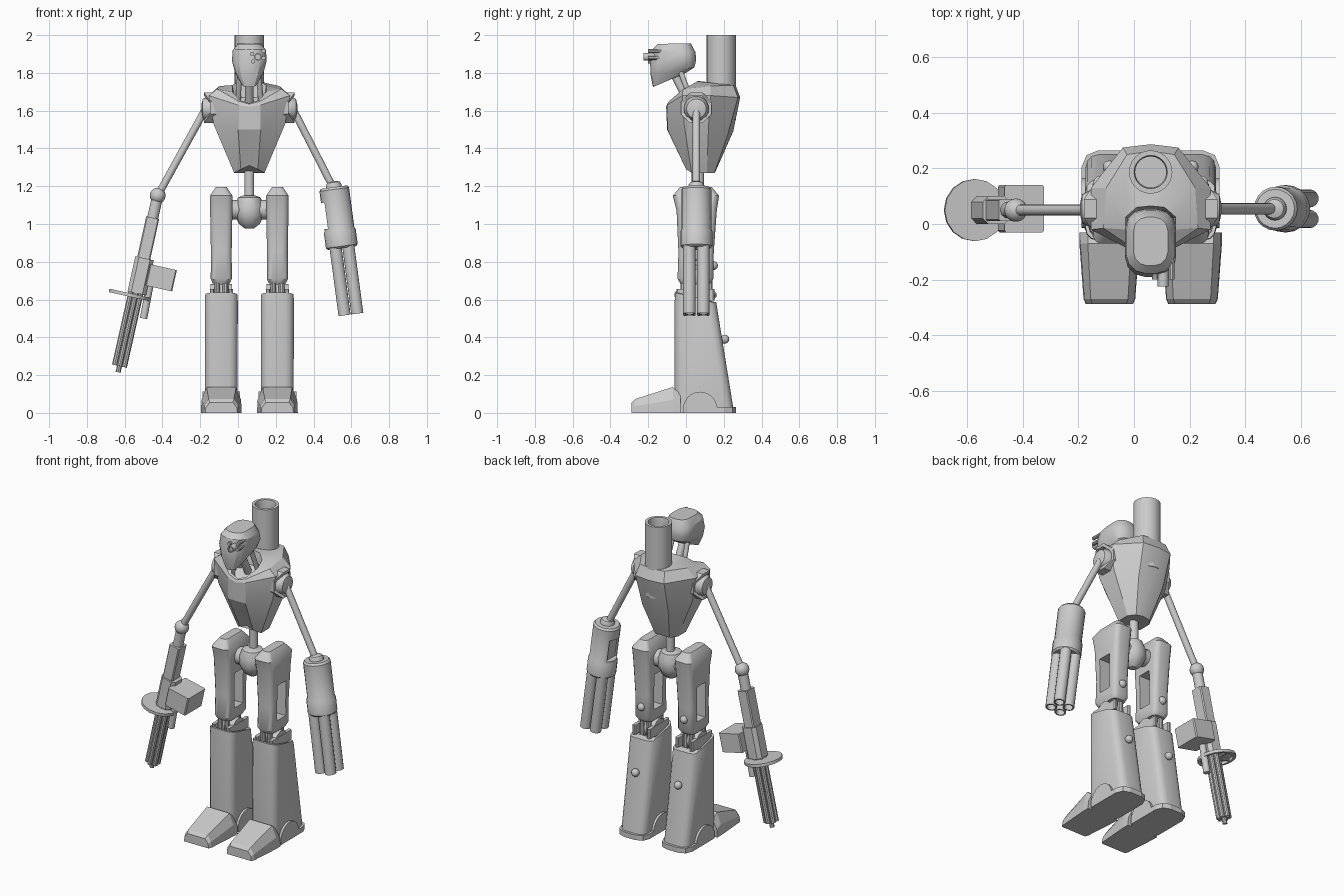
import bpy, bmesh
from math import sin, cos, pi, radians
from mathutils import Vector, Matrix

if "Cube" in bpy.data.objects:
    bpy.data.objects.remove(bpy.data.objects["Cube"])

CX = 0.06  # body mirror plane


def loft(name, rings, smooth=35):
    """Skin a list of equal-length point rings and cap both ends."""
    bm = bmesh.new()
    vs = [[bm.verts.new(p) for p in r] for r in rings]
    n = len(vs[0])
    for a, b in zip(vs, vs[1:]):
        for i in range(n):
            j = (i + 1) % n
            bm.faces.new((a[i], a[j], b[j], b[i]))
    bm.faces.new(vs[0])
    bm.faces.new(vs[-1])
    bmesh.ops.recalc_face_normals(bm, faces=bm.faces)
    me = bpy.data.meshes.new(name)
    bm.to_mesh(me)
    bm.free()
    ob = bpy.data.objects.new(name, me)
    bpy.context.collection.objects.link(ob)
    bpy.ops.object.select_all(action='DESELECT')
    bpy.context.view_layer.objects.active = ob
    ob.select_set(True)
    if smooth:
        bpy.ops.object.shade_smooth_by_angle(angle=radians(smooth))
    return ob


def rev(name, p, q, prof, n=16):
    """Revolve (radius, distance) pairs about the line from p towards q."""
    p, d = Vector(p), (Vector(q) - Vector(p)).normalized()
    m = d.to_track_quat('Z', 'Y').to_matrix()
    return loft(name, [[p + m @ Vector((r * cos(2 * pi * i / n), r * sin(2 * pi * i / n), h))
                        for i in range(n)] for r, h in prof])


def rod(name, p, q, r, n=14):
    return rev(name, p, q, [(r, 0), (r, (Vector(q) - Vector(p)).length)], n)


def ball(name, c, r, n=16):
    c = Vector(c)
    return rev(name, c, c + Vector((0, 0, 1)),
               [(r * sin(pi * max(0.01, k / 8)) if k < 8 else r * 0.03, -r * cos(pi * k / 8)) for k in range(9)], n)


def rrect(cx, hx, y0, y1, z0, z1, c, seg=3):
    """Rounded rectangle ring; height runs from z0 at y0 to z1 at y1."""
    pts, cy, hy = [], (y0 + y1) / 2, (y1 - y0) / 2
    c = min(c, hx * 0.98, hy * 0.98)
    for k, (sx, sy) in enumerate([(1, 1), (-1, 1), (-1, -1), (1, -1)]):
        for i in range(seg + 1):
            a = pi / 2 * (k + i / seg)
            y = cy + sy * (hy - c) + c * sin(a)
            pts.append((cx + sx * (hx - c) + c * cos(a), y, z0 + (z1 - z0) * (y - y0) / (y1 - y0)))
    return pts


def box(name, c, size, tilt=0, c2=0.006):
    x, y, z = [s / 2 for s in size]
    ob = loft(name, [rrect(0, x, -y, y, h, h, c2, 1) for h in (-z, z)], 0)
    ob.data.transform(Matrix.Translation(c) @ Matrix.Rotation(radians(tilt), 4, 'Y'))
    return ob


def cut(ob, cutter):
    m = ob.modifiers.new("cut", 'BOOLEAN')
    m.object, m.operation, m.solver = cutter, 'DIFFERENCE', 'EXACT'
    bpy.context.view_layer.objects.active = ob
    bpy.ops.object.modifier_apply(modifier=m.name)
    bpy.data.objects.remove(cutter)


# Torso: mirrored half sections from the waist up to the tilted collar
half = [
    [(0, 0, 1.31), (.045, 0, 1.29), (.08, .03, 1.27), (.08, .11, 1.27), (.05, .15, 1.27), (0, .155, 1.275)],
    [(0, -.1, 1.50), (.06, -.098, 1.50), (.19, -.01, 1.53), (.19, .12, 1.53), (.09, .22, 1.47), (0, .25, 1.49)],
    [(0, -.105, 1.62), (.06, -.1, 1.63), (.215, -.02, 1.68), (.215, .13, 1.68), (.10, .275, 1.67), (0, .287, 1.67)],
    [(0, -.1, 1.635), (.058, -.09, 1.65), (.17, -.015, 1.715), (.16, .13, 1.73), (.085, .25, 1.735), (0, .262, 1.735)],
    [(0, -.09, 1.64), (.05, -.08, 1.655), (.09, -.02, 1.70), (.09, .025, 1.735), (.05, .06, 1.755), (0, .065, 1.757)],
    [(0, -.07, 1.58), (.04, -.06, 1.59), (.075, -.01, 1.63), (.075, .02, 1.65), (.04, .045, 1.67), (0, .05, 1.67)],
]
loft("torso", [[(CX + x, y, z) for x, y, z in h] + [(CX - x, y, z) for x, y, z in h[-2:0:-1]] for h in half], 22)

# Back launcher tube, open at the top
rev("back_tube", (CX, .187, 1.55), (CX, .187, 2),
    [(.078, 0), (.078, .45), (.06, .45), (.056, .43), (.056, .2)], 24)

# Head, neck and sensor cluster
loft("head", [rrect(CX, *r) for r in [
    (.042, -.175, 0, 1.725, 1.80, .035), (.075, -.188, .045, 1.79, 1.83, .06),
    (.092, -.19, .054, 1.86, 1.87, .07), (.088, -.178, .05, 1.925, 1.91, .07),
    (.062, -.15, .025, 1.953, 1.957, .05)]], 30)
rod("neck_centre", (CX, -.06, 1.79), (CX, .02, 1.63), .022)
for s in (-1, 1):
    rod("neck_strut", (CX + s * .05, -.03, 1.81), (CX + s * .06, .03, 1.65), .014)
rev("main_eye", (.105, -.14, 1.885), (.105, -1, 1.885), [(.02, 0), (.02, .085), (.014, .085), (.014, .075)])
for x, z in [(.075, 1.90), (.135, 1.915), (.08, 1.86), (.135, 1.88)]:
    rod("small_eye", (x, -.13, z), (x, -.2, z), .011, 10)

# Shoulder sockets and joints
for s in (-1, 1):
    def octo(r, base):
        return [(CX + s * (base or .185 + .06 * abs(sin(a))), .055 + r * cos(a), 1.615 + r * sin(a))
                for a in [pi / 8 + k * pi / 4 for k in range(8)]]
    loft("shoulder_socket", [octo(.088, .13), octo(.088, 0), octo(.07, 0), octo(.07, .15)], 0)
    rev("shoulder_joint", (CX + s * .14, .055, 1.61), (CX + s, .055, 1.61),
        [(.062, 0), (.066, .04), (.066, .08), (.052, .107), (.02, .114)], 20)

# Waist, pelvis and hip axle
rod("spine", (CX, .07, 1.08), (CX, .07, 1.36), .026)
rev("pelvis", (CX, .06, .975), (CX, .06, 2),
    [(.022, 0), (.055, .025), (.077, .07), (.077, .12), (.06, .165), (.035, .175)], 10)
rod("hip_axle", (CX - .13, .06, 1.075), (CX + .13, .06, 1.075), .052, 18)

# Legs
for s in (-1, 1):
    x = CX + s * .1485
    thigh = loft("thigh", [rrect(x, *r) for r in [
        (.045, -.03, .13, .685, .685, .03), (.056, -.045, .145, .71, .71, .03),
        (.055, -.04, .147, .85, .85, .03), (.059, -.05, .163, 1.07, 1.07, .03),
        (.059, -.07, .175, 1.15, 1.15, .03), (.028, -.03, .135, 1.197, 1.197, .02)]])
    cut(thigh, box("slot_cutter", (x, .055, .87), (.3, .085, .22)))
    ball("thigh_bolt", (x, .145, .78), .024, 12)
    # Knee
    rod("knee_axle", (x - .058, .05, .625), (x + .058, .05, .625), .058, 18)
    for t in (-1, 1):
        rod("knee_piston", (x + t * .022, -.015, .58), (x + t * .022, -.015, .72), .015, 10)
        rod("knee_piston_back", (x + t * .022, .1, .58), (x + t * .022, .1, .72), .015, 10)
        box("knee_bracket", (x + t * .05, .05, .625), (.022, .2, .06))
    # Shin shell with a recessed top
    loft("shin", [rrect(x, *r) for r in [
        (.085, -.058, .252, .015, .015, .045), (.086, -.06, .245, .06, .06, .045),
        (.0875, -.06, .16, .585, .585, .045), (.086, -.058, .135, .637, .592, .045),
        (.074, -.045, .12, .637, .592, .035), (.07, -.04, .11, .57, .57, .03)]])
    ball("shin_bolt", (x, .205, .39), .024, 12)
    # Foot: toe block, heel band and ankle discs
    loft("toe", [[(x + a * w, y, b * h) for a, b in
                  [(-1, 0), (1, 0), (.97, .5), (.72, 1), (-.72, 1), (-.97, .5)]]
                 for y, w, h in [(-.288, .085, .055), (-.27, .093, .073), (-.07, .108, .137), (-.03, .108, .1)]], 0)
    loft("heel", [rrect(x, .1, -.05, .265, z, z, .06, 2) for z in (0, .032)], 0)
    loft("ankle_disc", [[(x + w, .075 + .09 * cos(a), max(0, .022 + .09 * sin(a)))
                         for a in [-.25 + k * (pi + .5) / 14 for k in range(15)]] for w in (-.1, .1)])

# Rotary gun arm (viewer's left)
A, B = Vector((-.425, .05, 1.15)), Vector((-.635, .05, .215))
D = (B - A).normalized()
T = 12.5
rod("gun_upper_arm", (-.16, .05, 1.63), A, .02)
ball("gun_elbow", A, .042)
rod("gun_wrist", A, A + D * .15, .03)
box("gun_forearm", A + D * .25, (.07, .08, .26), T)
box("gun_body", A + D * .435 + Vector((.005, 0, 0)), (.1, .1, .19), T, .02)
box("gun_magazine", (-.407, .055, .715), (.145, .17, .115), T)
box("gun_feed", (-.475, .05, .735), (.08, .07, .07), T)
rod("gun_gas_tube", (-.468, .05, .67), (-.5, .05, .5), .02)
rod("gun_spindle", A + D * .5, B, .014, 10)
M = D.to_track_quat('Z', 'Y').to_matrix()
for k in range(6):
    o = A + M @ Vector((.03 * cos(k * pi / 3), .03 * sin(k * pi / 3), .5))
    rev("gun_barrel", o, o + D, [(.015, 0), (.015, .425), (.009, .425), (.009, .39)], 10)
# Guard ring with two spokes
C = A + D * .53 + Vector((-.03, 0, 0))
rev("gun_guard_ring", C, C + D, [(.094, 0), (.112, 0), (.112, .018), (.094, .018), (.094, .0005)], 16)
for v in (Vector((0, .1, 0)), M @ Vector((.1, 0, 0)), M @ Vector((0, .1, 0))):
    rod("gun_guard_spoke", C + D * .009 - v, C + D * .009 + v, .008, 8)

# Cluster launcher arm (viewer's right)
P, Q = Vector((.508, .055, 1.195)), Vector((.598, .055, .52))
E = (Q - P).normalized()
rod("launcher_upper_arm", (.28, .055, 1.63), (.5, .055, 1.2), .02)
rev("launcher_elbow", P + E * .03, P - E, [(.042, 0), (.042, .04), (.034, .055), (.015, .062)])
shell = rev("launcher_shell", P, Q, [(.07, 0), (.079, .012), (.079, .225), (.085, .235), (.085, .315), (.075, .325)], 20)
cut(shell, box("notch_cutter", P + E * .155 + Vector((-.085, 0, 0)), (.07, .1, .14), -7.6))
N = Matrix.Rotation(radians(-7.6), 3, 'Y')
for a in (-1, 1):
    for b in (-1, 1):
        o = P + E * .3 + N @ Vector((a * .034, b * .037, 0))
        rev("launcher_barrel", o, o + E, [(.033, 0), (.033, .38), (.025, .38), (.025, .28)], 14)
